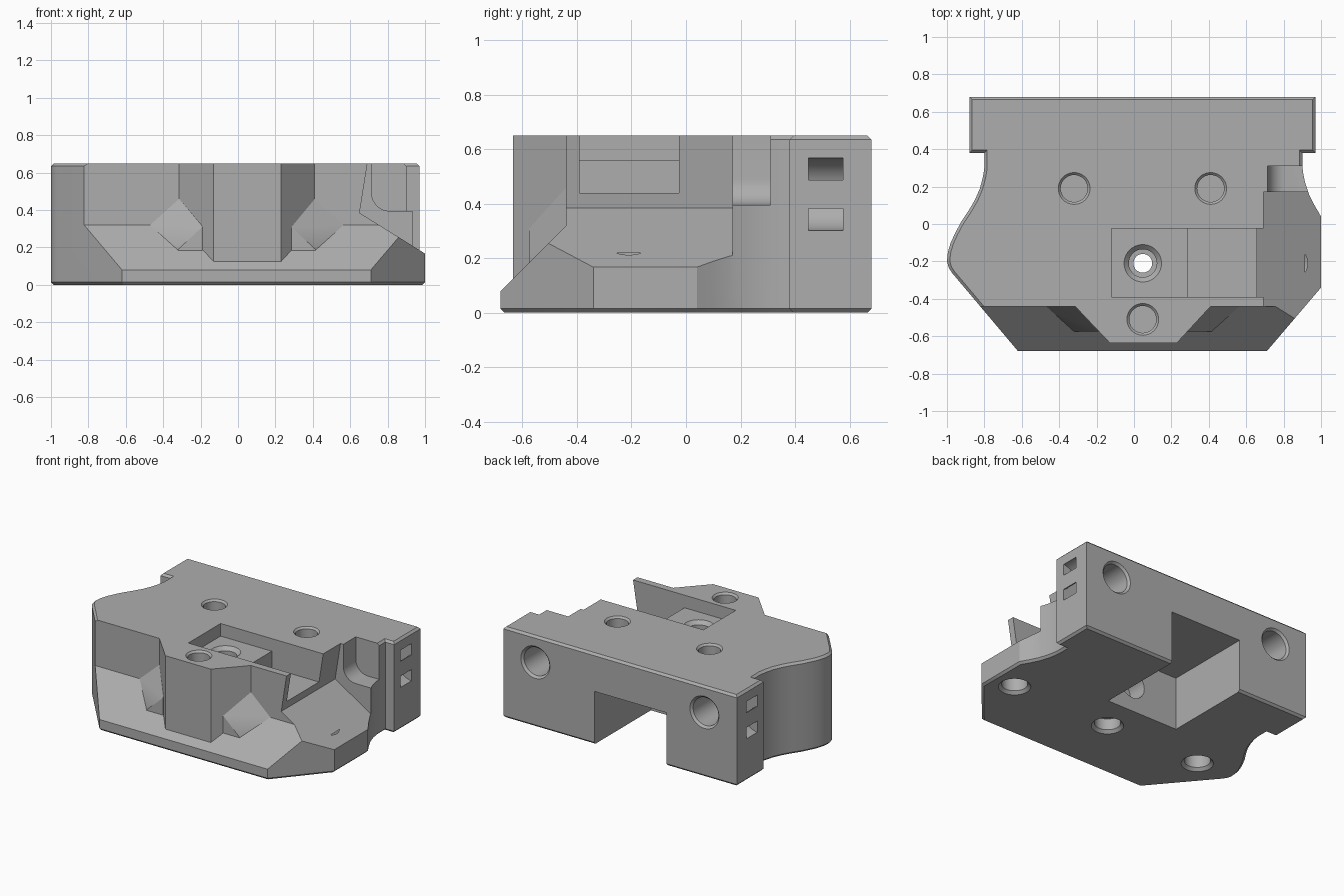
import bpy, bmesh, math
from mathutils import Vector

cube = bpy.data.objects.get("Cube")
if cube:
    bpy.data.objects.remove(cube, do_unlink=True)

grey = bpy.data.materials.new("plain grey")
grey.use_nodes = True
grey.diffuse_color = (0.42, 0.42, 0.42, 1)
grey.node_tree.nodes["Principled BSDF"].inputs["Base Color"].default_value = (0.42, 0.42, 0.42, 1)

AXES = {"x": lambda u, v, t: Vector((t, u, v)),
        "y": lambda u, v, t: Vector((u, t, v)),
        "z": lambda u, v, t: Vector((u, v, t))}
MID = 0.047   # symmetry line of the mechanism


def finish(name, bm):
    bmesh.ops.recalc_face_normals(bm, faces=bm.faces)
    mesh = bpy.data.meshes.new(name)
    bm.to_mesh(mesh)
    bm.free()
    mesh.materials.append(grey)
    obj = bpy.data.objects.new(name, mesh)
    bpy.context.collection.objects.link(obj)
    return obj


def loft(name, rings, chamfer=0):
    """Skin equal-length rings of points and cap both ends."""
    bm = bmesh.new()
    loops = [[bm.verts.new(p) for p in ring] for ring in rings]
    n = len(loops[0])
    for a, b in zip(loops, loops[1:]):
        for i in range(n):
            j = (i + 1) % n
            bm.faces.new((a[i], a[j], b[j], b[i]))
    caps = [bm.faces.new(loops[0]), bm.faces.new(loops[-1])]
    bmesh.ops.recalc_face_normals(bm, faces=bm.faces)
    if chamfer:
        edges = [e for f in caps for e in f.edges]
        bmesh.ops.bevel(bm, geom=edges, offset=chamfer, segments=1, affect='EDGES')
    return finish(name, bm)


def prism(name, pts, axis, lo, hi, chamfer=0):
    return loft(name, [[AXES[axis](u, v, t) for u, v in pts] for t in (lo, hi)], chamfer)


def box(name, x, y, z):
    return prism(name, [(x[0], y[0]), (x[1], y[0]), (x[1], y[1]), (x[0], y[1])], "z", *z)


def bore(name, axis, u, v, steps, n=40):
    """Round cutter following (radius, position) steps along an axis."""
    ang = [2 * math.pi * i / n for i in range(n)]
    return loft(name, [[AXES[axis](u + r * math.cos(a), v + r * math.sin(a), t) for a in ang]
                       for r, t in steps])


def arc(cx, cy, r, start, end, n):
    angles = [math.radians(start + (end - start) * i / n) for i in range(n + 1)]
    return [(cx + r * math.cos(a), cy + r * math.sin(a)) for a in angles]


def combine(body, other, operation):
    mod = body.modifiers.new(other.name, 'BOOLEAN')
    mod.operation, mod.solver, mod.object = operation, 'EXACT', other
    bpy.context.view_layer.objects.active = body
    bpy.ops.object.modifier_apply(modifier=mod.name)
    bpy.data.objects.remove(other, do_unlink=True)


# Main housing: rear block, waisted sides, tapered nose
right_side = [(0.71, -0.68), (1, -0.34), (1, 0.04), (0.965, 0.1), (0.935, 0.16),
              (0.915, 0.22), (0.903, 0.28), (0.9, 0.32), (0.9, 0.38)]
rear = [(0.97, 0.38), (0.97, 0.68), (-0.88, 0.68), (-0.88, 0.38)]
left_side = [(-0.8, 0.38), (-0.8, 0.3), (-0.808, 0.25), (-0.824, 0.19), (-0.85, 0.13),
             (-0.885, 0.07), (-0.925, 0.01), (-0.957, -0.05), (-0.98, -0.1),
             (-0.995, -0.15), (-1, -0.2), (-0.99, -0.235), (-0.97, -0.265), (-0.62, -0.68)]
body = prism("housing", right_side + rear + left_side, "z", 0, 0.65, 0.015)

cutters = []

# Sloped nose relief that leaves the central column standing
nose = [(-1.3, -0.44), (-0.315, -0.44), (-0.13, -0.635), (0.23, -0.635),
        (0.41, -0.44), (1.3, -0.44), (1.3, -1), (-1.3, -1)]
cutters.append(loft("nose_relief", [[(x, y, y + 0.76) for x, y in nose],
                                    [(x, y, 0.9) for x, y in nose]]))

# Side exit chute with a leaning wall and a falling floor
cutters.append(prism("side_chute", [(0.7, 0.7), (0.65, 0.385), (1.1, 0.105), (1.1, 0.7)],
                     "y", -0.9, 0.17))
# Rounded shelf behind the chute
shelf = [(0.715, 0.7)] + arc(0.81, 0.49, 0.095, 180, 270, 8) + [(1.1, 0.395), (1.1, 0.7)]
cutters.append(prism("chute_shelf", shelf, "y", 0.15, 0.31))

# Two-level top pocket
pocket = [(-0.12, 0.8), (-0.12, 0.56), (0.285, 0.56), (0.285, 0.44), (0.9, 0.44), (0.9, 0.8)]
cutters.append(prism("top_pocket", pocket, "y", -0.39, -0.025))

# Open channel under the rear, with a bore in its end wall
cutters.append(box("rear_channel", (-0.32, 0.25), (0.04, 0.9), (-0.2, 0.38)))
cutters.append(bore("channel_bore", "y", MID, 0.2, [(0.1, 0.1), (0.1, -0.1)]))

# Blind holes in the top
for x, y in ((-0.32, 0.19), (0.41, 0.19), (MID, -0.51)):
    cutters.append(bore("top_hole", "z", x, y, [(0.1, 0.665), (0.072, 0.637), (0.072, 0.41)]))

# Holes in the underside; the middle one runs through to the pocket
for x in (0.83, -0.71):
    cutters.append(bore("bottom_hole", "z", x, -0.21, [(0.12, -0.015), (0.085, 0.02), (0.085, 0.13), (0.098, 0.14), (0.098, 0.22)]))
cutters.append(bore("through_hole", "z", MID, -0.21,
                    [(0.12, -0.015), (0.085, 0.02), (0.085, 0.1), (0.05, 0.1001), (0.05, 0.5),
                     (0.075, 0.501), (0.075, 0.535), (0.12, 0.58)]))

# Rear sockets and the curved tie loops in the block sides
for x in (0.716, -0.622):
    cutters.append(bore("rear_socket", "y", x, 0.463, [(0.135, 0.7), (0.1, 0.665), (0.1, 0.42)]))
for x, turn in ((0.985, 180), (-0.895, 0)):
    ring = arc(x, 0.435, 0.135, turn - 90, turn + 90, 14) + arc(x, 0.435, 0.055, turn + 90, turn - 90, 14)
    cutters.append(prism("tie_loop", ring, "y", 0.45, 0.575))

for cutter in cutters:
    combine(body, cutter, 'DIFFERENCE')

# Gussets in the corners beside the column
gusset = [(-0.47, -0.44, 0.32), (-0.315, -0.44, 0.46), (-0.19, -0.575, 0.31),
          (-0.32, -0.575, 0.19), (-0.32, -0.575, 0.15), (-0.19, -0.575, 0.15),
          (-0.47, -0.42, 0.28), (-0.2, -0.42, 0.46), (-0.19, -0.42, 0.15)]
for side in (1, -1):
    bm = bmesh.new()
    for x, y, z in gusset:
        bm.verts.new((MID + side * (x - MID), y, z))
    hull = bmesh.ops.convex_hull(bm, input=bm.verts)
    bmesh.ops.delete(bm, geom=[v for v in bm.verts if not v.link_faces], context='VERTS')
    combine(body, finish("column_gusset", bm), 'UNION')

bpy.ops.object.select_all(action='DESELECT')
body.select_set(True)
bpy.context.view_layer.objects.active = body
bpy.ops.object.shade_smooth_by_angle(angle=math.radians(30))
